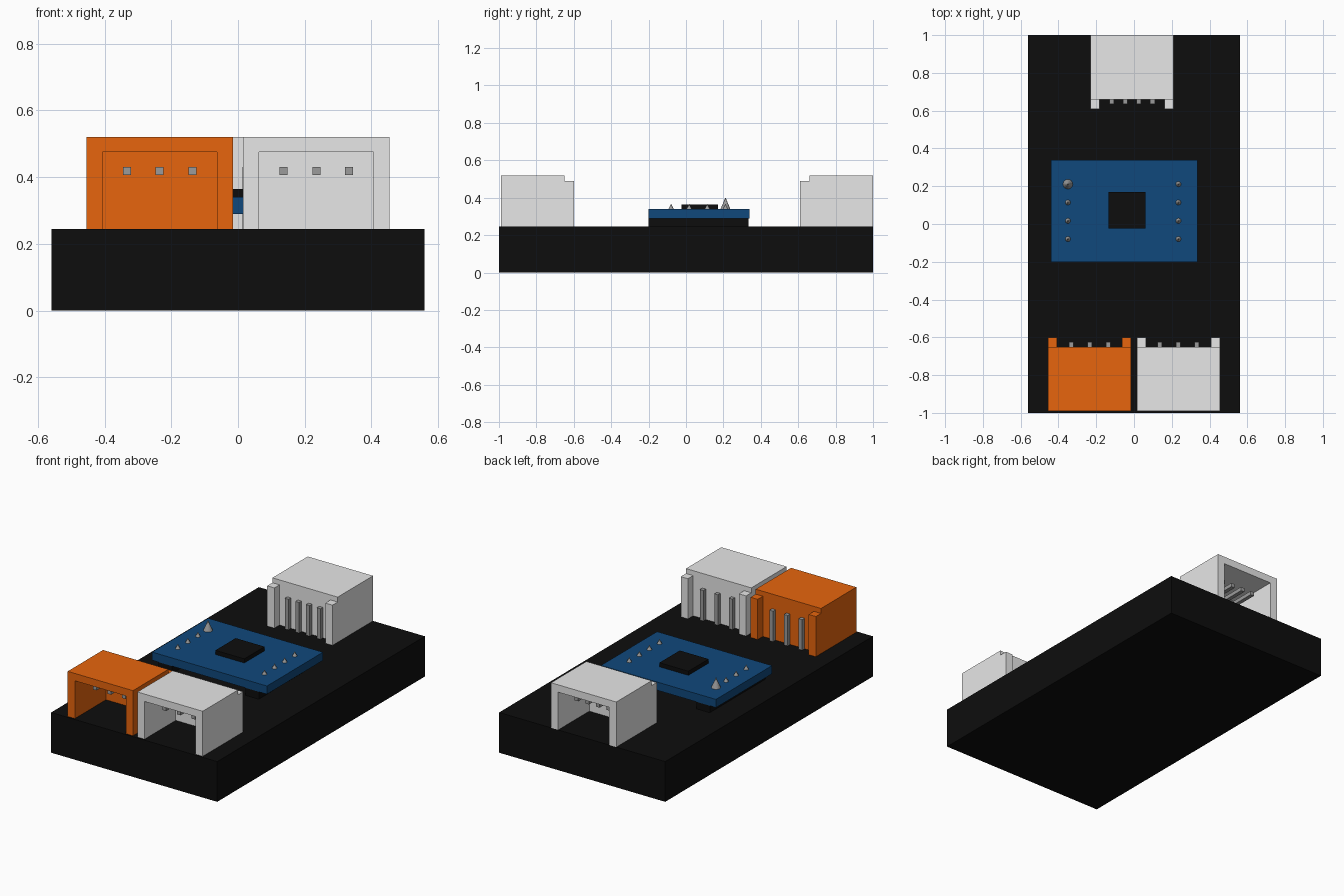
import bpy
import bmesh
from mathutils import Matrix, Vector

cube = bpy.data.objects.get("Cube")
if cube:
    bpy.data.objects.remove(cube, do_unlink=True)


def material(name, rgb):
    m = bpy.data.materials.new(name)
    m.use_nodes = True
    m.diffuse_color = (*rgb, 1)
    m.node_tree.nodes["Principled BSDF"].inputs["Base Color"].default_value = (*rgb, 1)
    return m


BLACK = material("black plastic", (0.004, 0.004, 0.004))
BLUE = material("blue board", (0.005, 0.065, 0.2))
WHITE = material("white plastic", (0.8, 0.8, 0.8))
ORANGE = material("orange plastic", (0.8, 0.13, 0.004))
METAL = material("grey metal", (0.33, 0.33, 0.33))


def add_box(bm, x0, x1, y0, y1, z0, z1):
    size = Vector((x1 - x0, y1 - y0, z1 - z0))
    centre = Vector((x0 + x1, y0 + y1, z0 + z1)) / 2
    bmesh.ops.create_cube(bm, size=1, matrix=Matrix.Translation(centre) @ Matrix.Diagonal((*size, 1)))


def finish(name, bm, mat, matrix=Matrix()):
    bmesh.ops.recalc_face_normals(bm, faces=bm.faces)
    mesh = bpy.data.meshes.new(name)
    bm.to_mesh(mesh)
    bm.free()
    mesh.materials.append(mat)
    ob = bpy.data.objects.new(name, mesh)
    ob.matrix_world = matrix
    bpy.context.collection.objects.link(ob)
    return ob


def box(name, mat, *bounds):
    bm = bmesh.new()
    add_box(bm, *bounds)
    return finish(name, bm, mat)


BASE_TOP = 0.245
BOARD_TOP = 0.34

# Main base and raised circuit board on two header strips
box("base", BLACK, -0.56, 0.56, -1, 1, 0, BASE_TOP)
box("circuit_board", BLUE, -0.44, 0.335, -0.2, 0.34, 0.29, BOARD_TOP)
box("chip", BLACK, -0.135, 0.06, -0.025, 0.17, BOARD_TOP, 0.365)
PIN_COLUMNS = {"right": -0.35, "left": 0.235}
for side, x in PIN_COLUMNS.items():
    box(side + "_header", BLACK, x - 0.045, x + 0.045, -0.2, 0.335, BASE_TOP, 0.29)

# Solder points, with one larger cone at the back right
for side, x in PIN_COLUMNS.items():
    for i in range(4):
        big = side == "right" and i == 3
        radius, height = (0.026, 0.062) if big else (0.014, 0.028)
        bm = bmesh.new()
        bmesh.ops.create_cone(bm, cap_ends=True, segments=16, radius1=radius, radius2=0, depth=height)
        finish(f"{side}_solder_point_{i + 1}", bm, METAL,
               Matrix.Translation((x, -0.08 + i * 0.097, BOARD_TOP + height / 2)))


def connector(name, mat, x, y, pins, pitch, back=False):
    """Socket opening toward -y, origin at the bottom centre of its mouth."""
    place = Matrix.Translation((x, y, BASE_TOP))
    if back:
        place = place @ Matrix.Diagonal((1, -1, 1, 1))
    w, wi, h, hi, depth = 0.22, 0.172, 0.275, 0.23, 0.34

    # Arch profile pushed along the depth, rear wall and two rear flanges
    bm = bmesh.new()
    profile = [(-w, 0), (-w, h), (w, h), (w, 0), (wi, 0), (wi, hi), (-wi, hi), (-wi, 0)]
    face = bm.faces.new([bm.verts.new((px, 0, pz)) for px, pz in profile])
    ext = bmesh.ops.extrude_face_region(bm, geom=[face])["geom"]
    bmesh.ops.translate(bm, vec=(0, depth, 0), verts=[v for v in ext if isinstance(v, bmesh.types.BMVert)])
    add_box(bm, -wi, wi, depth - 0.04, depth, 0, hi)
    for a, b in ((-w, -wi), (wi, w)):
        add_box(bm, a, b, depth, depth + 0.05, 0, 0.245)
    bm.transform(place)
    finish(name + "_housing", bm, mat)

    # Bent pins: horizontal inside, then down behind the rear wall
    bm = bmesh.new()
    r = 0.012
    for i in range(pins):
        px = (i - (pins - 1) / 2) * pitch
        add_box(bm, px - r, px + r, 0.085, depth + 0.02, 0.162, 0.186)
        add_box(bm, px - r, px + r, depth, depth + 0.024, 0, 0.186)
    bm.transform(place)
    finish(name + "_pins", bm, METAL)


connector("orange_connector", ORANGE, -0.235, -0.99, 3, 0.098)
connector("front_white_connector", WHITE, 0.235, -0.99, 3, 0.098)
connector("back_white_connector", WHITE, -0.01, 1.0, 4, 0.072, back=True)
